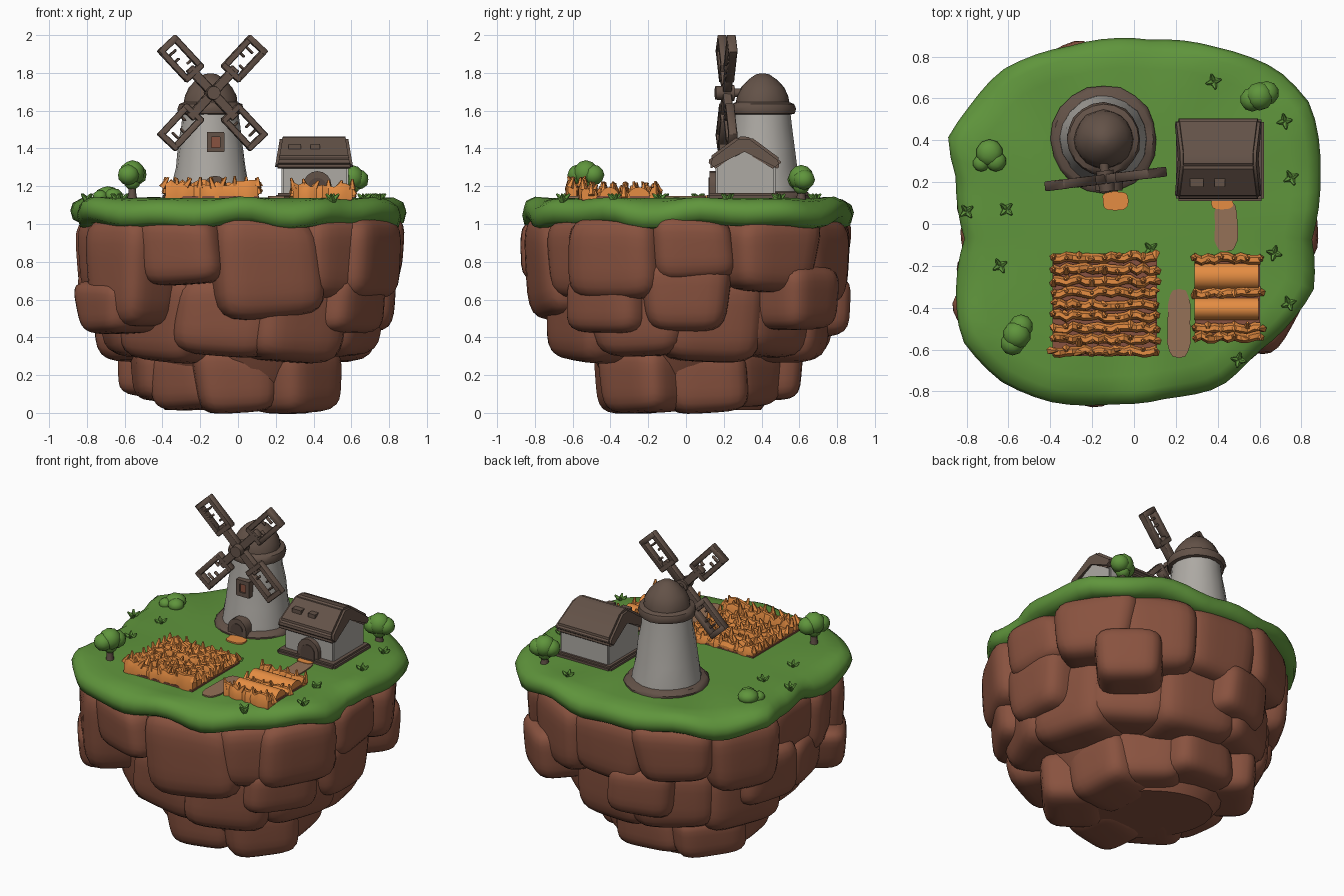
import bpy, bmesh, random
from math import sin, cos, pi, radians, atan2, hypot, sqrt, tau
from mathutils import Matrix, Vector

random.seed(4)
if "Cube" in bpy.data.objects:
    bpy.data.objects.remove(bpy.data.objects["Cube"])


def material(name, *rgb):
    m = bpy.data.materials.new(name)
    m.use_nodes = True
    m.diffuse_color = (*rgb, 1)
    m.node_tree.nodes["Principled BSDF"].inputs["Base Color"].default_value = (*rgb, 1)
    return m


GRASS = material("grass green", .115, .3, .045)
ROCK = material("rock brown", .25, .085, .05)
CROP = material("crop orange", .78, .265, .055)
WOOD = material("weathered wood", .125, .084, .064)
DARK = material("dark wood", .09, .06, .047)
WALL = material("plaster grey", .42, .4, .37)
PATH = material("dirt path", .3, .165, .095)


def finish(name, bm, mat, angle=45):
    bmesh.ops.recalc_face_normals(bm, faces=bm.faces)
    me = bpy.data.meshes.new(name)
    bm.to_mesh(me)
    bm.free()
    me.materials.append(mat)
    me.polygons.foreach_set("use_smooth", [True] * len(me.polygons))
    me.set_sharp_from_angle(angle=radians(angle))
    ob = bpy.data.objects.new(name, me)
    bpy.context.collection.objects.link(ob)


def loft(bm, rings):
    rows = [[bm.verts.new(p) for p in r] for r in rings]
    for a, b in zip(rows, rows[1:]):
        for i in range(len(a)):
            j = (i + 1) % len(a)
            bm.faces.new((a[i], a[j], b[j], b[i]))
    bm.faces.new(rows[0])
    bm.faces.new(rows[-1])


def lathe(name, profile, cx, cy, mat, n=24, wobble=0.0):
    bm = bmesh.new()
    loft(bm, [[(cx + r * k * cos(tau * i / n), cy + r * k * sin(tau * i / n), z)
               for i in range(n) for k in [1 + random.uniform(-wobble, wobble)]] for r, z in profile])
    finish(name, bm, mat)


def box(bm, x, y, z, sx, sy, sz, rot=Matrix()):
    m = rot @ Matrix.Translation((x, y, z)) @ Matrix.Diagonal((sx, sy, sz, 1))
    bmesh.ops.create_cube(bm, size=1, matrix=m)


def prism(name, pts, axis, lo, hi, mat, bevel=0.0, angle=45, lean=0.0):
    # Extrude a 2D profile along x, y or z; lean draws the ends in with height
    bm = bmesh.new()
    put = {"x": lambda a, b, t: (t, a, b), "y": lambda a, b, t: (a, t, b), "z": lambda a, b, t: (a, b, t)}[axis]
    base = min(b for a, b in pts)
    loft(bm, [[put(a, b, t + s * lean * (b - base)) for a, b in pts] for t, s in ((lo, 1), (hi, -1))])
    if bevel:
        bmesh.ops.bevel(bm, geom=bm.edges[:], offset=bevel, segments=2, affect="EDGES")
    finish(name, bm, mat, angle)


# Grass cap: rounded slab following the island outline
outline = [(.89, .22), (.845, .57), (.69, .735), (.41, .84), (.08, .88), (-.31, .85), (-.64, .73), (-.78, .57),
           (-.89, .41), (-.85, .22), (-.81, -.07), (-.85, -.36), (-.825, -.55), (-.64, -.75), (-.4, -.85),
           (-.11, -.86), (.17, -.83), (.41, -.78), (.58, -.62), (.74, -.48), (.86, -.31), (.85, -.07)]


def rim(angle):
    polar = sorted((atan2(y, x) % tau, hypot(x, y)) for x, y in outline)
    polar = [(polar[-1][0] - tau, polar[-1][1])] + polar + [(polar[0][0] + tau, polar[0][1])]
    a = angle % tau
    for (a0, r0), (a1, r1) in zip(polar, polar[1:]):
        if a0 <= a <= a1:
            return r0 + (r1 - r0) * (a - a0) / (a1 - a0)


bm = bmesh.new()
rings = []
for k, z, wave in [(.7, 1.02, 0), (.93, .99, .01), (.985, 1.01, .015), (1, 1.06, .012), (.985, 1.1, .012),
                   (.93, 1.13, .008), (.84, 1.137, 0), (.5, 1.14, 0), (.1, 1.14, 0)]:
    rings.append([(k * rim(a) * cos(a), k * rim(a) * sin(a), z + wave * sin(7 * a) + wave * sin(12 * a + 1))
                  for a in [tau * i / 72 for i in range(72)]])
loft(bm, rings)
finish("grass_cap", bm, GRASS, 70)


# Boulders: rounded blocks in stacked rings, narrowing downwards
def boulder(name, angle, r, w, d, z0, z1, cx=0, cy=0):
    bm = bmesh.new()
    bmesh.ops.create_cube(bm, size=2)
    bmesh.ops.subdivide_edges(bm, edges=bm.edges[:], cuts=7, use_grid_fill=True)
    tw, sh, sk = [random.uniform(-.1, .1) for _ in range(3)]
    turn = Matrix.Rotation(angle, 4, "Z")
    mid = Vector((cx + (r - d / 2) * cos(angle), cy + (r - d / 2) * sin(angle), (z0 + z1) / 2))
    for v in bm.verts:
        c = v.co / sum(abs(t) ** 4.5 for t in v.co) ** (1 / 4.5)
        x = c.x * (1 + .06 * c.z) + sk * c.y * .5
        y = c.y * (1 + (tw + .04) * c.z) + sh * c.z
        v.co = mid + turn @ Vector((x * d / 2, y * w / 2, c.z * (z1 - z0) / 2 * (1 + sh * c.y)))
    finish(name, bm, ROCK, 70)


def ellipse(angle, a, b):
    t = angle + pi / 4
    return a * b / sqrt((b * cos(t)) ** 2 + (a * sin(t)) ** 2)


# Each entry: direction, width, bottom height, share of the rim radius
upper = [(247, .46, .68, .96), (283, .58, .5, .98), (312, .42, .6, 1), (331, .52, .6, 1), (3, .44, .7, .99),
         (34, .5, .64, .92), (60, .48, .56, .95), (90, .52, .6, .97), (120, .48, .66, .97), (150, .46, .58, .93),
         (182, .46, .68, .98), (203, .36, .6, .94), (222, .44, .46, .95)]
for deg, w, z0, inset in upper:
    boulder("upper_boulder", radians(deg), rim(radians(deg)) * inset, w, .4, z0, 1.04)
for deg, w, z0, z1 in [(0, .46, .43, .82), (48, .4, .44, .78), (105, .42, .4, .74), (165, .42, .43, .8),
                       (192, .4, .43, .76), (215, .4, .42, .7), (325, .46, .42, .74)]:
    boulder("wedged_boulder", radians(deg), rim(radians(deg)) * .97 - .01, w, .4, z0, z1)
for i in range(10):
    a = tau * i / 10 + .2
    boulder("middle_boulder", a, ellipse(a, .78, .7), .54, .45, .27 + .03 * (i % 2), .74, 0, .02)
for i in range(8):
    a = tau * i / 8 + .1
    boulder("lower_boulder", a, ellipse(a, .64, .45), .44, .4, max(0, .025 + .06 * cos(a - pi * .75)), .36, -.05, .07)
bm = bmesh.new()
loft(bm, [[(ellipse(a, p, q) * cos(a) - .03, ellipse(a, p, q) * sin(a) + .04, z)
           for a in [tau * i / 32 for i in range(32)]]
          for p, q, z in [(.42, .28, .015), (.52, .38, .15), (.62, .5, .35), (.7, .62, .6), (.74, .7, 1.03)]])
finish("rock_core", bm, ROCK)

# Windmill tower, foundation and cap
MX, MY = -.145, .405
lathe("mill_foundation", [(.255, 1.1), (.255, 1.15), (.235, 1.17), (.1, 1.175)], MX, MY, WOOD, 20, .02)
lathe("mill_tower", [(.214, 1.12), (.205, 1.2), (.187, 1.3), (.17, 1.42), (.156, 1.52), (.145, 1.62)],
      MX, MY, WALL, 18, .02)
lathe("mill_cap", [(.13, 1.575), (.168, 1.585), (.176, 1.61), (.166, 1.635), (.14, 1.645), (.135, 1.68),
                   (.112, 1.725), (.075, 1.765), (.035, 1.792), (.01, 1.797)], MX, MY, WOOD, 20, .02)


# Arched doors and the mill window
def arch(name, x, z, w, h, y0, y1, mat):
    top = [(x + w / 2 * cos(pi * i / 8), z + h - w / 2 + w / 2 * sin(pi * i / 8)) for i in range(9)]
    prism(name, [(x - w / 2, z)] + [(x + w / 2, z)] + top, "y", y0, y1, mat)


arch("mill_door_frame", -.12, 1.13, .13, .125, .16, .28, WOOD)
arch("mill_door", -.12, 1.13, .085, .095, .155, .2, DARK)
bm = bmesh.new()
for sx, sz, w, h in [(-.035, 0, .024, .1), (.035, 0, .024, .1), (0, .04, .09, .026), (0, -.04, .09, .026)]:
    box(bm, -.118 + sx, .245, 1.433 + sz, w, .06, h)
finish("mill_window_frame", bm, WOOD)
bm = bmesh.new()
box(bm, -.118, .25, 1.433, .06, .05, .07)
finish("mill_window", bm, ROCK)

# Sail wheel: four lattice blades on a hub
wheel = Matrix.Translation((-.135, .215, 1.694)) @ Matrix.Rotation(radians(7), 4, "Z")
bm = bmesh.new()
for deg in (47, 133, 227, 313):
    m = wheel @ Matrix.Rotation(-radians(deg), 4, "Y")
    box(bm, .09, 0, 0, .18, .045, .05, m)
    for s in (-1, 1):
        box(bm, .25, 0, s * .05, .225, .045, .033, m)
        box(bm, .23 + s * .025, 0, s * .022, .014, .02, .036, m)
    for x in (.148, .347):
        box(bm, x, 0, 0, .033, .047, .125, m)
    box(bm, .3, 0, .015, .014, .02, .06, m)
bmesh.ops.bevel(bm, geom=bm.edges[:], offset=.004, segments=1, affect="EDGES")
finish("mill_sails", bm, WOOD)
bm = bmesh.new()
for r, depth, y in [(.042, .1, -.01), (.025, .25, .09)]:
    bmesh.ops.create_cone(bm, cap_ends=True, segments=12, radius1=r, radius2=r * .85, depth=depth,
                          matrix=wheel @ Matrix.Translation((0, y, 0)) @ Matrix.Rotation(pi / 2, 4, "X"))
finish("mill_hub", bm, WOOD)

# Cottage: gabled walls, foundation and thick straight-sided roof
prism("cottage_foundation", [(.2, .11), (.62, .11), (.62, .5), (.2, .5)], "z", 1.1, 1.165, WOOD, .012)
prism("cottage_walls", [(.155, 1.12), (.475, 1.12), (.475, 1.33), (.31, 1.42), (.155, 1.33)],
      "x", .23, .585, WALL, .008)
prism("cottage_roof", [(.118, 1.31), (.145, 1.285), (.31, 1.4), (.47, 1.285), (.505, 1.31), (.5, 1.345),
                       (.345, 1.46), (.275, 1.465), (.125, 1.355)], "x", .193, .612, WOOD, .014, 35, .17)
arch("cottage_door_frame", .42, 1.13, .15, .15, .125, .2, WOOD)
arch("cottage_door", .42, 1.13, .1, .115, .12, .18, DARK)
bm = bmesh.new()
for x, w in [(.3, .065), (.41, .05)]:
    box(bm, x, .2, 1.41, w, .045, .025)
finish("roof_patches", bm, WOOD)


# Paths and doorsteps
def patch(name, x, y, w, d, mat, top=1.147):
    n = 16
    pts = [(abs(cos(t)) ** .6 * (1 if cos(t) > 0 else -1), abs(sin(t)) ** .6 * (1 if sin(t) > 0 else -1))
           for t in [tau * i / n for i in range(n)]]
    prism(name, [(x + w / 2 * a * random.uniform(.95, 1.08), y + d / 2 * b) for a, b in pts],
          "z", top - .009, top, mat)


patch("cottage_path", .44, -.01, .11, .24, PATH)
patch("field_path", .215, -.475, .11, .33, PATH)
patch("mill_doorstep", -.09, .11, .12, .09, CROP, 1.15)
patch("cottage_doorstep", .42, .1, .1, .06, CROP, 1.15)


# Crop fields: ragged rows with stubby pointed stalks
def crop_row(bm, x0, x1, y, h, w=.021):
    n = int((x1 - x0) / .03)
    rings = []
    for i in range(n + 1):
        x, dy, k = x0 + (x1 - x0) * i / n, random.uniform(-.012, .012), random.uniform(.75, 1.15)
        rings.append([(x, y + dy + s * w, 1.13 + t * h * k)
                      for s, t in [(-1, 0), (-1.1, .6), (-.5, 1), (.5, 1), (1.1, .6), (1, 0)]])
    loft(bm, rings)
    for i in range(n // 2 + 1):
        tilt = Matrix.Rotation(random.uniform(-.6, .6), 4, random.choice("XY"))
        spot = (x0 + (x1 - x0) * i / (n // 2), y + random.uniform(-.012, .012), 1.13 + h * .95)
        bmesh.ops.create_cone(bm, cap_ends=True, segments=5, radius1=.02, radius2=.006,
                              depth=random.uniform(.04, .07), matrix=Matrix.Translation(spot) @ tilt)


bm = bmesh.new()
for i in range(9):
    crop_row(bm, -.385, .105, -.16 - i * .056, .095 if i > 6 else .065)
finish("large_field_crops", bm, CROP, 30)
bm = bmesh.new()
for y, h in [(-.165, .065), (-.33, .045), (-.495, .055), (-.54, .085)]:
    crop_row(bm, .29, .605, y, h)
finish("small_field_crops", bm, CROP, 30)
for y, d in [(-.25, .065), (-.405, .055)]:
    prism("crop_roll", [(y + d * cos(pi * i / 10), 1.13 + .065 * sin(pi * i / 10)) for i in range(11)],
          "x", .29, .595, CROP)
for name, x, y, w, d in [("large_field_soil", -.14, -.385, .5, .49), ("small_field_soil", .447, -.35, .31, .4)]:
    bm = bmesh.new()
    box(bm, x, y, 1.136, w, d, .025)
    finish(name, bm, ROCK)


# Trees, bush and grass tufts
def foliage(name, blobs):
    bm = bmesh.new()
    for x, y, z, r, rz in blobs:
        bmesh.ops.create_icosphere(bm, subdivisions=2, radius=1,
                                   matrix=Matrix.Translation((x, y, z)) @ Matrix.Diagonal((r, r, rz, 1)))
    finish(name, bm, GRASS, 60)


for x, y, z, dx, dy in [(-.56, -.53, 1.27, .02, .04), (.6, .61, 1.245, .035, .015)]:
    foliage("tree_crown", [(x, y, z, .068, .068), (x + dx, y + dy, z - .01, .058, .055),
                           (x - dx, y - dy, z - .01, .058, .055), (x, y, z - .045, .045, .045)])
    lathe("tree_trunk", [(.028, 1.12), (.02, 1.17), (.022, 1.25)], x, y, WOOD, 8)
foliage("low_bush", [(-.69, .34, 1.155, .065, .045), (-.66, .3, 1.15, .05, .04), (-.73, .29, 1.145, .04, .035)])
bm = bmesh.new()
for x, y in [(.38, .68), (.72, .49), (.75, .22), (-.61, .07), (-.64, -.2), (.74, -.38), (.5, -.65), (.08, -.12),
             (.67, -.14), (-.8, .06)]:
    for i in range(4):
        a = tau * i / 4 + 9 * x
        m = Matrix.Translation((x + .018 * cos(a), y + .018 * sin(a), 1.142)) @ Matrix.Rotation(a, 4, "Z")
        bmesh.ops.create_cone(bm, cap_ends=True, segments=5, radius1=.02, radius2=.005, depth=.05,
                              matrix=m @ Matrix.Rotation(.8, 4, "Y"))
finish("grass_tufts", bm, GRASS, 30)
